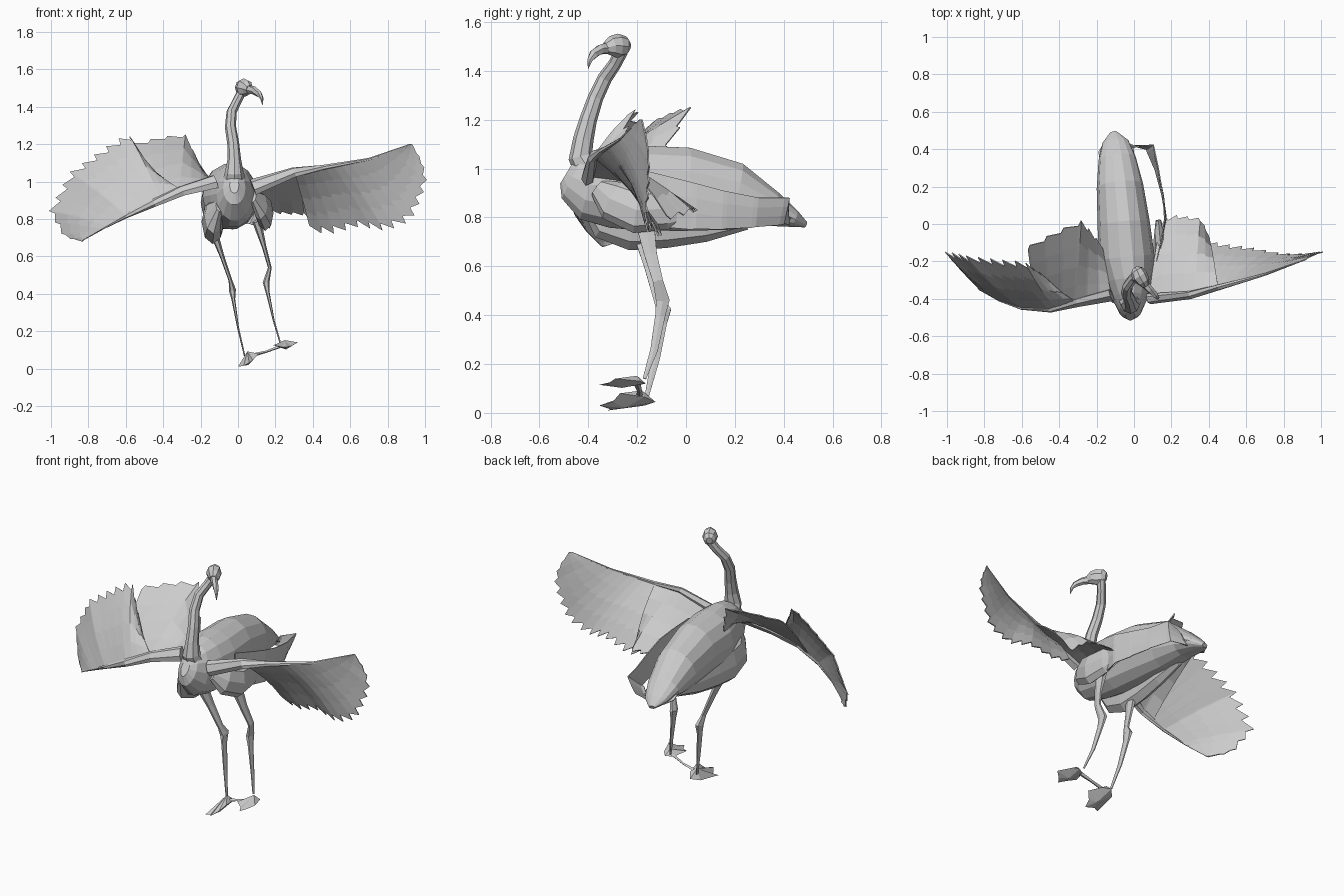
import bpy, bmesh, math
from mathutils import Vector as V


def make(name, verts, faces, thick=0):
    me = bpy.data.meshes.new(name)
    me.from_pydata([tuple(v) for v in verts], [], faces)
    bm = bmesh.new()
    bm.from_mesh(me)
    bmesh.ops.recalc_face_normals(bm, faces=bm.faces)
    bm.to_mesh(me)
    bm.free()
    ob = bpy.data.objects.new(name, me)
    bpy.context.collection.objects.link(ob)
    if thick:
        m = ob.modifiers.new("thickness", 'SOLIDIFY')
        m.thickness, m.offset = thick, 0
    return ob


def tube(name, pts, n=8):
    """Loft of ellipses; each point is x, y, z, half width, half depth."""
    verts, faces = [], []
    P = [V(p[:3]) for p in pts]
    for i, p in enumerate(pts):
        t = (P[min(i + 1, len(P) - 1)] - P[max(i - 1, 0)]).normalized()
        side = V((1, 0, 0))
        side = (side - t * side.dot(t)).normalized()
        up = t.cross(side)
        for k in range(n):
            a = math.tau * k / n
            verts.append(P[i] + side * p[3] * math.cos(a) + up * p[4] * math.sin(a))
    for i in range(len(pts) - 1):
        for k in range(n):
            k2 = (k + 1) % n
            faces.append((i * n + k, i * n + k2, i * n + n + k2, i * n + n + k))
    faces += [tuple(range(n)), tuple(range(len(verts) - n, len(verts)))]
    return make(name, verts, faces)


def sample(line, t):
    pts = [V(p) for p in line]
    lens = [(b - a).length for a, b in zip(pts, pts[1:])]
    d = max(0, min(1, t)) * sum(lens)
    for a, b, l in zip(pts, pts[1:], lens):
        if d <= l + 1e-6:
            return a.lerp(b, d / l)
        d -= l
    return pts[-1]


def sheet(name, lead, trail, feathers, camber, cut=.92, rows=5, thick=.006):
    """Feathered surface between two edge lines with a saw-tooth trailing edge."""
    cols = []
    camber = V(camber)
    for f in range(feathers):
        cols += [(f / feathers, cut), ((f + .85) / feathers, 1.0)]
    cols.append((1.0, cut))
    verts, faces = [], []
    for t, length in cols:
        a, b = sample(lead, t), sample(trail, t)
        lift = camber * ((b - a).length / .4)
        for r in range(rows):
            s = r / (rows - 1) * length
            verts.append(a.lerp(b, s) + lift * math.sin(math.pi * s))
    for c in range(len(cols) - 1):
        for r in range(rows - 1):
            i = c * rows + r
            faces.append((i, i + 1, i + rows + 1, i + rows))
    return make(name, verts, faces, thick)


# body, chest to tail
tube("body", [(-.02, -.49, .98, .025, .05), (-.02, -.465, .965, .06, .1),
              (-.02, -.4, .935, .095, .15), (-.025, -.3, .925, .125, .172),
              (-.04, -.18, .92, .15, .178), (-.055, 0, .915, .14, .175),
              (-.075, .2, .885, .125, .142), (-.09, .35, .835, .1, .075),
              (-.1, .44, .795, .07, .037), (-.11, .49, .77, .02, .012)], 14)
# tail fan and side feather flap curving in to the tail
sheet("tail_feathers", [(-.18, .25, .86), (0, .25, .86)],
      [(-.19, .4, .79), (-.11, .49, .77), (0, .42, .8)], 4, (0, 0, .01), rows=3)
sheet("side_flap", [(.12, -.2, 1.0), (.165, 0, .95), (.155, .15, .91), (.13, .3, .88),
                    (.1, .44, .88), (0, .41, .84)],
      [(.1, -.2, .76), (.17, .03, .75), (.15, .15, .75), (.11, .3, .76), (.05, .43, .775), (-.04, .42, .77)],
      6, (.012, 0, 0), cut=.98, rows=4)
# hanging flank feathers on both sides
tube("left_flank", [(-.1, -.4, .87, .02, .04), (-.13, -.33, .81, .05, .1), (-.135, -.22, .785, .06, .12),
                    (-.13, -.08, .785, .055, .11), (-.12, .08, .79, .05, .09), (-.12, .25, .8, .03, .05)], 8)
tube("right_flank", [(.08, -.36, .92, .02, .04), (.12, -.3, .87, .04, .085), (.145, -.2, .83, .045, .095),
                     (.14, -.08, .835, .035, .085), (.13, .02, .84, .015, .06)], 8)

# neck, head and hooked beak
tube("neck", [(-.02, -.38, .97, .075, .07), (-.02, -.432, 1.05, .05, .05),
              (-.02, -.42, 1.12, .036, .042), (-.025, -.4, 1.2, .032, .036),
              (-.04, -.37, 1.29, .03, .032), (-.035, -.332, 1.37, .027, .03),
              (-.005, -.29, 1.43, .025, .027), (.02, -.265, 1.48, .025, .028)], 8)
tube("head", [(.005, -.236, 1.497, .018, .022), (.015, -.25, 1.5, .036, .042),
              (.03, -.28, 1.502, .044, .05), (.05, -.305, 1.5, .035, .042),
              (.062, -.328, 1.492, .022, .026)], 8)
tube("beak", [(.055, -.318, 1.493, .022, .026), (.085, -.35, 1.487, .019, .022),
              (.113, -.378, 1.468, .016, .02), (.127, -.393, 1.445, .009, .012),
              (.132, -.4, 1.41, .002, .002)], 6)

# wing on the -x side, twisted with feathers upwards
l_lead = [(-.12, -.38, 1.0), (-.3, -.42, .95), (-.45, -.46, .885), (-.6, -.45, .815),
          (-.72, -.41, .75), (-.83, -.35, .685)]
sheet("left_outer_wing", l_lead[1:],
      [(-.48, -.28, 1.05), (-.59, -.2, 1.26), (-.73, -.19, 1.17), (-.9, -.17, 1.05),
       (-.96, -.155, .94), (-1.01, -.15, .84), (-.93, -.24, .7), (-.83, -.34, .68)],
      15, (0, -.02, .012), cut=.9)
sheet("left_inner_wing", l_lead[:3] + [(-.52, -.455, .85)],
      [(-.17, -.12, 1.02), (-.23, -.04, 1.14), (-.28, .02, 1.25), (-.4, -.03, 1.24), (-.57, -.12, 1.2)],
      6, (0, -.01, .005), cut=.95)
# wing on the +x side, feathers hanging down
r_lead = [(.08, -.4, .97), (.3, -.38, 1.05), (.45, -.34, 1.075), (.7, -.27, 1.12), (.92, -.19, 1.2)]
sheet("right_outer_wing", r_lead[1:],
      [(.39, -.09, .73), (.5, -.11, .72), (.65, -.13, .76), (.8, -.16, .735),
       (.93, -.16, .79), (.99, -.15, .93), (1.01, -.15, 1.01), (.99, -.155, 1.1), (.93, -.18, 1.2)],
      15, (0, .015, .012), cut=.9)
sheet("right_inner_wing", r_lead[:3],
      [(.14, 0, .85), (.2, .05, .83), (.36, .03, .82), (.4, -.07, .79)],
      6, (0, .02, .02), cut=.95)
# rounded arm along each leading edge
for side, line in (("left", l_lead), ("right", r_lead)):
    n = len(line)
    tube(side + "_wing_arm", [(*p, .045 * (1 - i / n) ** 1.8, .028 * (1 - i / n) ** 1.8)
                              for i, p in enumerate(line)], 6)

# legs and webbed feet
legs = {"left": [(-.12, -.17, .7, .02, .04), (-.085, -.145, .6, .012, .03),
                 (-.04, -.115, .47, .01, .022), (-.03, -.09, .42, .019, .034),
                 (-.025, -.1, .37, .01, .026), (.0, -.125, .22, .005, .02),
                 (.035, -.16, .07, .004, .01)],
        "right": [(.1, -.17, .79, .025, .045), (.14, -.145, .65, .012, .03),
                  (.17, -.115, .54, .01, .024), (.15, -.095, .46, .018, .032),
                  (.16, -.105, .4, .01, .024), (.19, -.13, .26, .005, .018),
                  (.225, -.17, .14, .004, .008)]}
feet = {"left": [(.05, -.18, .092), (.06, -.125, .045), (.02, -.17, .03), (0, -.32, .01), (.03, -.31, .015),
                 (.06, -.355, .03), (.08, -.3, .045), (.11, -.27, .08), (.09, -.17, .065)],
        "right": [(.25, -.2, .152), (.26, -.165, .12), (.22, -.19, .115), (.19, -.28, .125), (.235, -.31, .115),
                  (.26, -.355, .115), (.285, -.32, .12), (.32, -.29, .14), (.285, -.19, .13)]}
for s in ("left", "right"):
    tube(s + "_leg", legs[s], 6)
    pts = feet[s]
    n = len(pts)
    centre = sum((V(p) for p in pts[1:]), V()) / (n - 1) - V((0, 0, .02))
    ring = [(i, i % (n - 1) + 1) for i in range(1, n)]
    make(s + "_foot", pts + [centre],
         [(0, a, b) for a, b in ring] + [(n, b, a) for a, b in ring])
# thin strip of toe joining the feet
tube("toe_strip", [(.07, -.19, .07, .01, .014), (.15, -.19, .09, .006, .01), (.23, -.2, .12, .008, .014)], 4)
